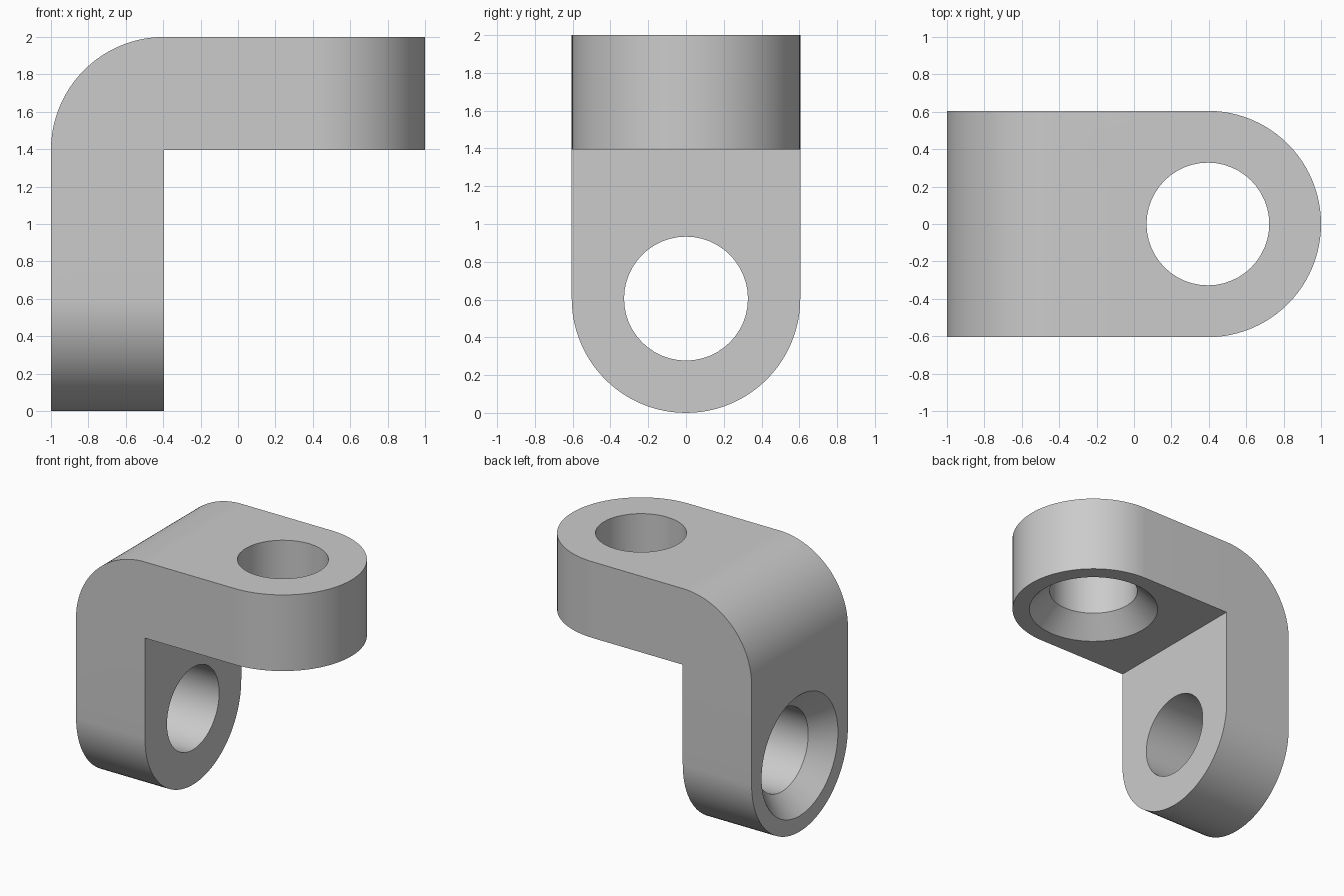
import bpy
import bmesh
from math import cos, sin, pi
from mathutils import Vector

cube = bpy.data.objects.get("Cube")
if cube:
    bpy.data.objects.remove(cube, do_unlink=True)

T = 0.605            # plate thickness, half width and corner radius
INNER = 1 - T        # distance of the round ends' axes from centre
HOLE, SINK, DEPTH = 0.328, 0.48, 0.155
SEG = 48

grey = bpy.data.materials.new("light_grey")
grey.use_nodes = True
grey.diffuse_color = (0.6, 0.6, 0.6, 1)
grey.node_tree.nodes["Principled BSDF"].inputs["Base Color"].default_value = (0.6, 0.6, 0.6, 1)


def finish(name, bm):
    bmesh.ops.recalc_face_normals(bm, faces=bm.faces)
    mesh = bpy.data.meshes.new(name)
    bm.to_mesh(mesh)
    bm.free()
    mesh.materials.append(grey)
    obj = bpy.data.objects.new(name, mesh)
    bpy.context.collection.objects.link(obj)
    return obj


def prism(name, outline, depth):
    """Extrude a closed outline of 3D points along a vector."""
    bm = bmesh.new()
    face = bm.faces.new([bm.verts.new(p) for p in outline])
    out = bmesh.ops.extrude_face_region(bm, geom=[face])
    verts = [g for g in out["geom"] if isinstance(g, bmesh.types.BMVert)]
    bmesh.ops.translate(bm, vec=depth, verts=verts)
    return finish(name, bm)


def arc(cx, cy, r, start, end):
    steps = [start + (end - start) * i / SEG for i in range(SEG + 1)]
    return [(cx + r * cos(a), cy + r * sin(a)) for a in steps]


def drill(name, place):
    """Countersunk drill; place maps (a, b, depth from the sunk face)."""
    rings = [(SINK + 0.2, -0.2), (HOLE, DEPTH), (HOLE, T + 0.2)]
    rings[0] = (SINK + 0.2 * (SINK - HOLE) / DEPTH, -0.2)
    bm = bmesh.new()
    loops = []
    for r, d in rings:
        pts = arc(0, 0, r, 0, 2 * pi)[:-1]
        loops.append([bm.verts.new(place(a, b, d)) for a, b in pts])
    for low, high in zip(loops, loops[1:]):
        for i in range(SEG):
            j = (i + 1) % SEG
            bm.faces.new((low[i], low[j], high[j], high[i]))
    bm.faces.new(loops[0])
    bm.faces.new(loops[-1])
    return finish(name, bm)


# Bent plate, cut over-long and over-wide
profile = [(-1, -0.3), (-INNER, -0.3), (-INNER, 2 - T), (1.3, 2 - T), (1.3, 2)]
profile += arc(T - 1, 2 - T, T, pi / 2, pi)
bracket = prism("angle_bracket", [(x, -0.8, z) for x, z in profile], Vector((0, 1.6, 0)))

# Round-ended outlines that trim the two arms
top_outline = [(-1.5, -T)] + arc(INNER, 0, T, -pi / 2, pi / 2) + [(-1.5, T)]
arm_trim = prism("arm_trim", [(x, y, -1) for x, y in top_outline], Vector((0, 0, 4)))
leg_outline = [(T, 2.5)] + arc(0, T, T, 0, -pi) + [(-T, 2.5)]
leg_trim = prism("leg_trim", [(-2, y, z) for y, z in leg_outline], Vector((4, 0, 0)))

# Countersunk holes: from below in the arm, from outside in the leg
arm_drill = drill("arm_drill", lambda a, b, d: (INNER + a, b, 2 - T + d))
leg_drill = drill("leg_drill", lambda a, b, d: (-1 + d, a, T + b))

for cutter, operation in ((arm_trim, "INTERSECT"), (leg_trim, "INTERSECT"),
                          (arm_drill, "DIFFERENCE"), (leg_drill, "DIFFERENCE")):
    mod = bracket.modifiers.new(cutter.name, "BOOLEAN")
    mod.operation = operation
    mod.solver = "EXACT"
    mod.object = cutter
    cutter.hide_render = True

# Apply the cuts, remove the cutters and smooth the curved faces
bpy.context.view_layer.objects.active = bracket
for obj in bpy.context.selected_objects:
    obj.select_set(False)
bracket.select_set(True)
for mod in list(bracket.modifiers):
    cutter = mod.object
    bpy.ops.object.modifier_apply(modifier=mod.name)
    bpy.data.objects.remove(cutter, do_unlink=True)
bpy.ops.object.shade_smooth_by_angle(angle=pi / 6)
